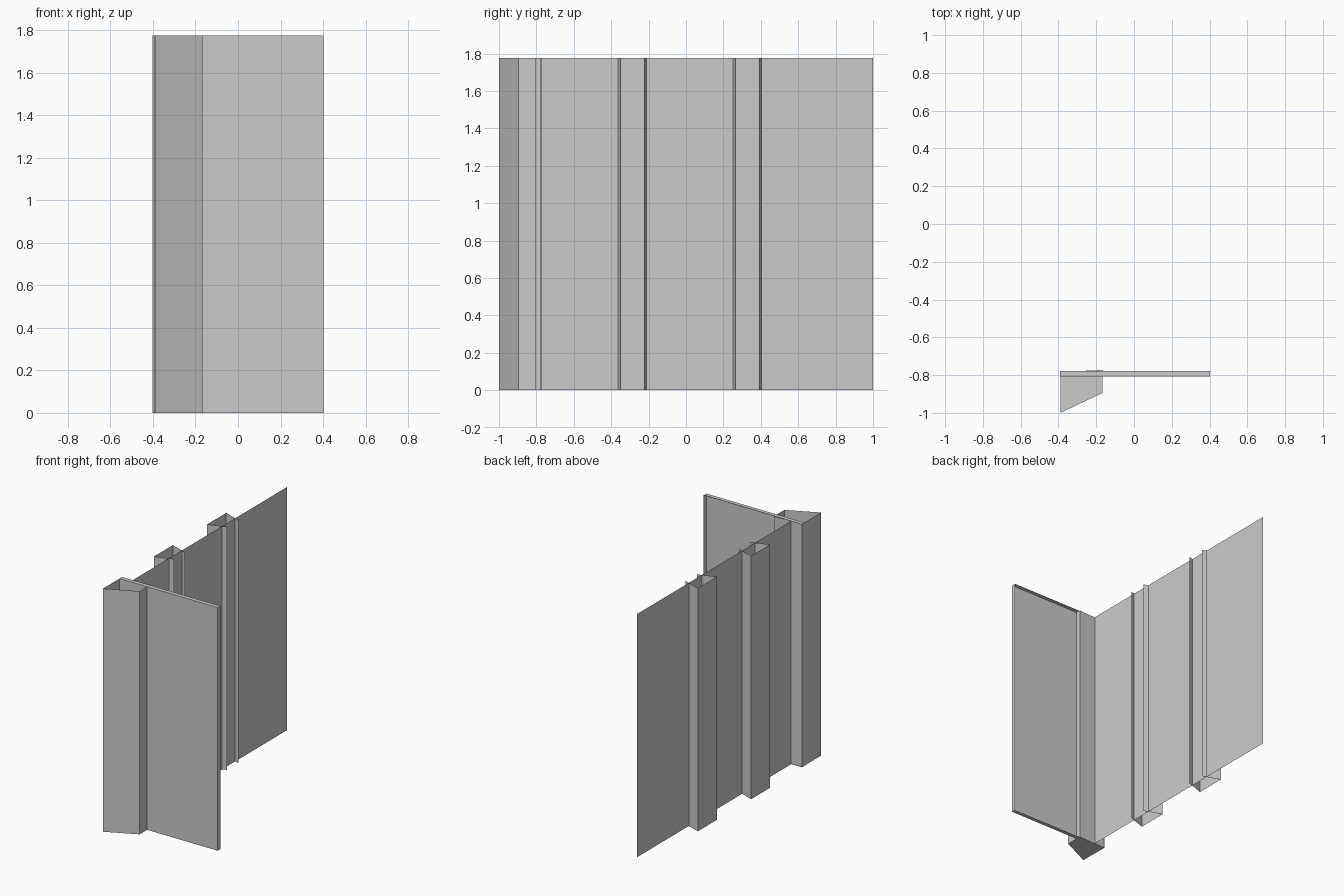
import bpy, bmesh

cube = bpy.data.objects.get("Cube")
if cube:
    bpy.data.objects.remove(cube, do_unlink=True)

HEIGHT = 1.775
WALL_X, PLATE_Y = -0.305, -0.778

grey = bpy.data.materials.new("plain grey")
grey.use_nodes = True
colour = (0.6, 0.6, 0.6, 1)
grey.diffuse_color = colour
grey.node_tree.nodes["Principled BSDF"].inputs["Base Color"].default_value = colour


def finish(name, bm):
    mesh = bpy.data.meshes.new(name)
    bm.to_mesh(mesh)
    bm.free()
    mesh.materials.append(grey)
    obj = bpy.data.objects.new(name, mesh)
    bpy.context.collection.objects.link(obj)
    return obj


def sheet(name, points, closed=False, floor=False):
    """Raise a plan outline into thin upright walls."""
    bm = bmesh.new()
    low = [bm.verts.new((x, y, 0)) for x, y in points]
    high = [bm.verts.new((x, y, HEIGHT)) for x, y in points]
    count = len(points)
    for i in range(count if closed else count - 1):
        j = (i + 1) % count
        bm.faces.new((low[i], low[j], high[j], high[i]))
    if floor:
        bm.faces.new(low[::-1])
    return finish(name, bm)


# Long side wall
sheet("side_wall", [(WALL_X, 1), (WALL_X, PLATE_Y)])

# Front wall with a raised panel, hollow behind
bm = bmesh.new()
corners = [(-0.392, 0), (0.402, 0), (0.402, HEIGHT), (-0.392, HEIGHT)]
face = bm.faces.new([bm.verts.new((x, PLATE_Y, z)) for x, z in corners])
bmesh.ops.inset_region(bm, faces=[face], thickness=0.087)
panel = bmesh.ops.extrude_face_region(bm, geom=[face])
moved = [v for v in panel["geom"] if isinstance(v, bmesh.types.BMVert)]
bmesh.ops.translate(bm, verts=moved, vec=(0, -0.03, 0))
if face.is_valid:
    bmesh.ops.delete(bm, geom=[face], context="FACES_ONLY")
finish("front_wall", bm)

# Corner post with a slanted front, open at the top
sheet("corner_post", [(-0.39, -1), (-0.168, -0.895), (-0.168, -0.773), (-0.39, -0.783)],
      closed=True, floor=True)

# Tapered channel ribs on the outside, with lips reaching through the wall
for name, y in (("front_rib", -0.287), ("rear_rib", 0.328)):
    sheet(name, [(-0.272, y - 0.064), (-0.402, y - 0.11), (-0.402, y + 0.11), (-0.272, y + 0.064)])
